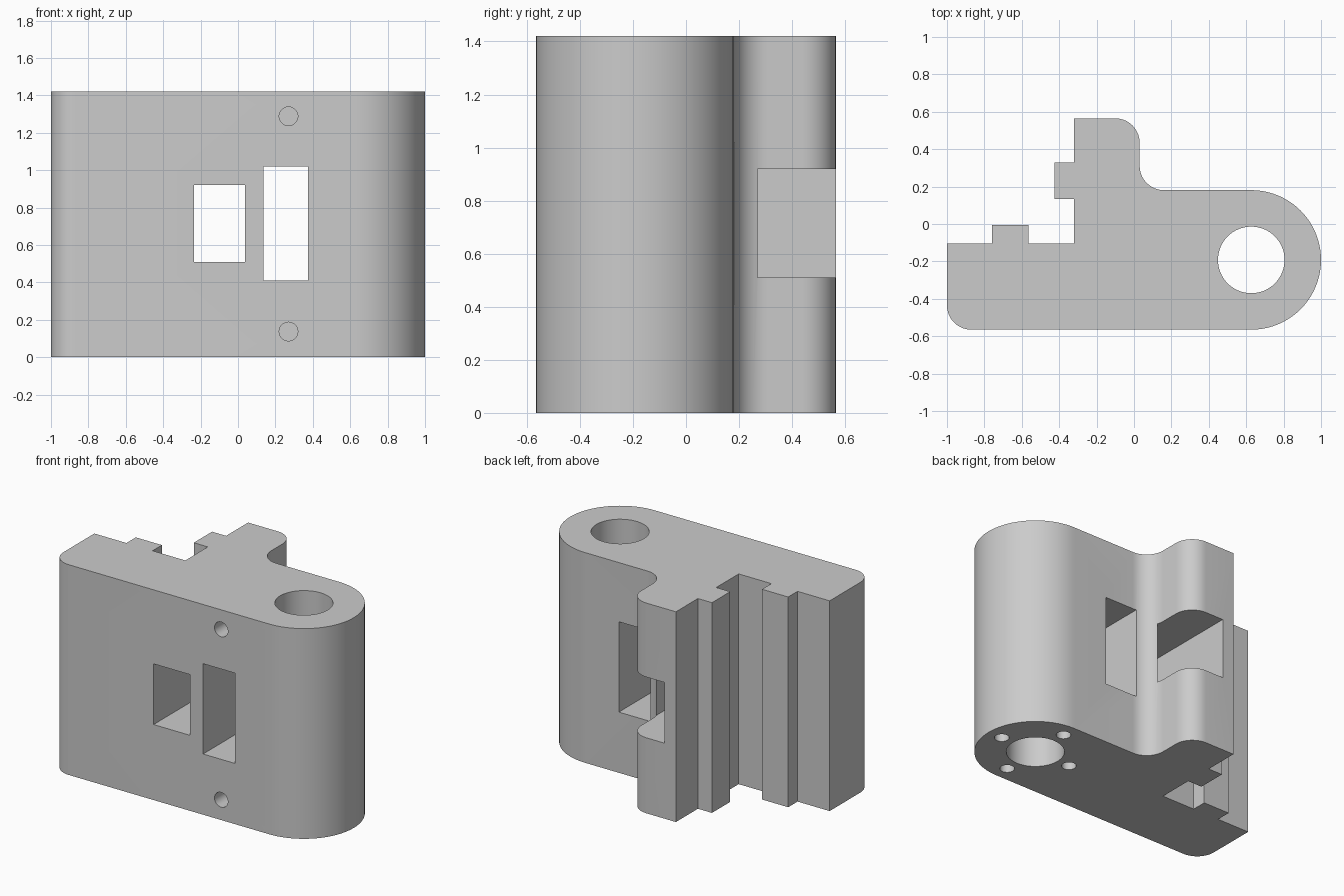
import bpy, bmesh
from math import cos, sin, pi, radians
from mathutils import Vector, Matrix

cube = bpy.data.objects.get("Cube")
if cube:
    bpy.data.objects.remove(cube, do_unlink=True)

HEIGHT = 1.42
BORE = Vector((0.627, -0.192, 0))

grey = bpy.data.materials.new("plain grey")
grey.use_nodes = True
grey.diffuse_color = (0.6, 0.6, 0.6, 1)
grey.node_tree.nodes["Principled BSDF"].inputs["Base Color"].default_value = (0.6, 0.6, 0.6, 1)


def arc(cx, cy, r, start, end, steps):
    """Points along an arc, angles in degrees."""
    angles = [radians(start + (end - start) * i / steps) for i in range(steps + 1)]
    return [(cx + r * cos(a), cy + r * sin(a)) for a in angles]


def add_object(name, bm):
    mesh = bpy.data.meshes.new(name)
    bmesh.ops.recalc_face_normals(bm, faces=bm.faces)
    bm.to_mesh(mesh)
    bm.free()
    mesh.materials.append(grey)
    obj = bpy.data.objects.new(name, mesh)
    bpy.context.collection.objects.link(obj)
    return obj


def box(name, x0, x1, y0, y1, z0, z1):
    bm = bmesh.new()
    size = Matrix.Diagonal((x1 - x0, y1 - y0, z1 - z0, 1))
    middle = Matrix.Translation(((x0 + x1) / 2, (y0 + y1) / 2, (z0 + z1) / 2))
    bmesh.ops.create_cube(bm, size=1, matrix=middle @ size)
    return add_object(name, bm)


def cylinder(name, centre, radius, length, sides, along_y=False):
    bm = bmesh.new()
    turn = Matrix.Rotation(pi / 2 if along_y else 0, 4, "X")
    bmesh.ops.create_cone(bm, cap_ends=True, segments=sides, radius1=radius, radius2=radius,
                          depth=length, matrix=Matrix.Translation(centre) @ turn)
    return add_object(name, bm)


# Bracket body: one outline with rounded corners, extruded upwards
outline = arc(-0.87, -0.435, 0.13, 180, 270, 10)            # front left corner
outline += arc(BORE.x, BORE.y, 0.373, -90, 90, 40)          # round hinge end
outline += arc(0.16, 0.311, 0.13, 270, 180, 10)             # inner fillet
outline += arc(-0.10, 0.435, 0.13, 0, 90, 10)               # rear block corner
outline += [(-0.32, 0.565), (-0.32, 0.33), (-0.425, 0.33), (-0.425, 0.135),
            (-0.32, 0.135), (-0.32, -0.105), (-0.565, -0.105), (-0.565, -0.005),
            (-0.76, -0.005), (-0.76, -0.105), (-1, -0.105)]  # side and rear ribs
bm = bmesh.new()
base = bm.faces.new([bm.verts.new((x, y, 0)) for x, y in outline])
top = bmesh.ops.extrude_face_region(bm, geom=[base])["geom"]
bmesh.ops.translate(bm, vec=(0, 0, HEIGHT),
                    verts=[v for v in top if isinstance(v, bmesh.types.BMVert)])
body = add_object("bracket_body", bm)

# Hinge bore and the two windows go right through
cutters = [cylinder("bore_cutter", BORE + Vector((0, 0, HEIGHT / 2)), 0.178, 2, 64),
           box("square_window_cutter", -0.235, 0.037, -1, 1, 0.51, 0.92),
           box("tall_window_cutter", 0.135, 0.375, -1, 1, 0.41, 1.02)]

# Blind screw holes in the front
for z in (0.137, 1.288):
    cutters.append(cylinder("front_hole_cutter", (0.27, -0.565, z), 0.05, 0.5, 32, True))

# Four blind screw holes around the bore underneath
for i in range(4):
    a = i * pi / 2
    cutters.append(cylinder("base_hole_cutter", BORE + Vector((cos(a), sin(a), 0)) * 0.268,
                            0.045, 0.5, 32))

for cutter in cutters:
    cutter.hide_render = True
    cut = body.modifiers.new(cutter.name, "BOOLEAN")
    cut.operation = "DIFFERENCE"
    cut.solver = "EXACT"
    cut.object = cutter

# Apply the cuts, then discard the cutters
bpy.context.view_layer.update()
result = bpy.data.meshes.new_from_object(body.evaluated_get(bpy.context.evaluated_depsgraph_get()))
body.modifiers.clear()
body.data = result
for cutter in cutters:
    bpy.data.objects.remove(cutter, do_unlink=True)

# Smooth curves, sharp edges
bpy.ops.object.select_all(action="DESELECT")
body.select_set(True)
bpy.context.view_layer.objects.active = body
bpy.ops.object.shade_smooth_by_angle(angle=radians(30))
